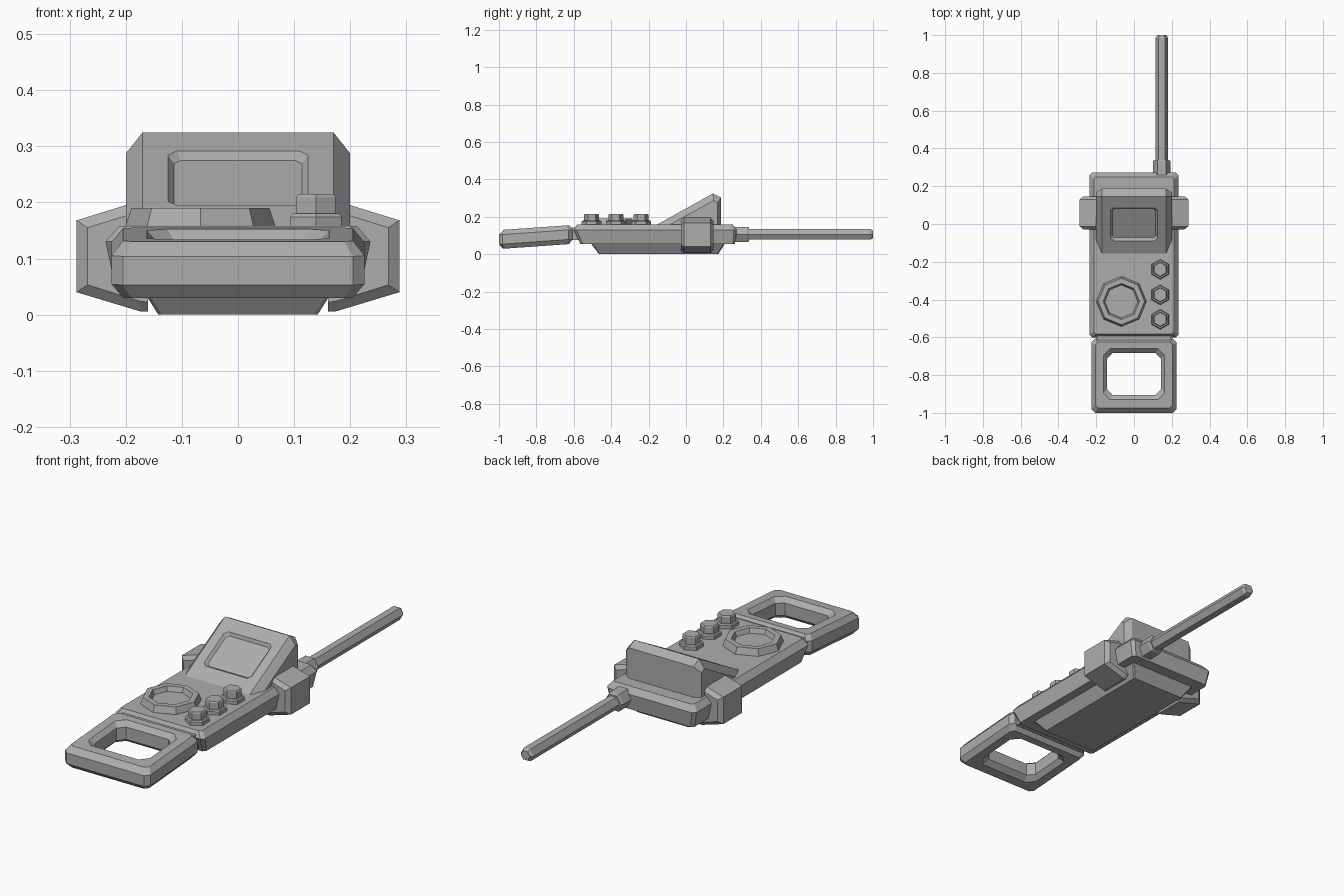
import bpy, bmesh, math
from mathutils import Vector, Matrix

default = bpy.data.objects.get("Cube")
if default:
    bpy.data.objects.remove(default, do_unlink=True)

grey = bpy.data.materials.new("casing_grey")
grey.use_nodes = True
grey.diffuse_color = (0.42, 0.42, 0.42, 1)
grey.node_tree.nodes["Principled BSDF"].inputs["Base Color"].default_value = (0.42, 0.42, 0.42, 1)


def loft(name, rings, closed=False):
    """Skin equal-sized rings of points; cap the ends, or join last to first."""
    bm = bmesh.new()
    loops = [[bm.verts.new(p) for p in ring] for ring in rings]
    n = len(loops[0])
    pairs = list(zip(loops, loops[1:]))
    if closed:
        pairs.append((loops[-1], loops[0]))
    else:
        bm.faces.new(loops[0])
        bm.faces.new(loops[-1])
    for a, b in pairs:
        for i in range(n):
            j = (i + 1) % n
            bm.faces.new((a[i], a[j], b[j], b[i]))
    bmesh.ops.recalc_face_normals(bm, faces=bm.faces)
    mesh = bpy.data.meshes.new(name)
    bm.to_mesh(mesh)
    bm.free()
    mesh.materials.append(grey)
    obj = bpy.data.objects.new(name, mesh)
    bpy.context.collection.objects.link(obj)
    return obj


def rect(x, y0, y1, z, c):
    """Rectangle with clipped corners, x half width, in a level plane."""
    return [(x - c, y0, z), (x, y0 + c, z), (x, y1 - c, z), (x - c, y1, z),
            (c - x, y1, z), (-x, y1 - c, z), (-x, y0 + c, z), (c - x, y0, z)]


def turned(name, centre, profile, sides, phase=0.0, along_y=False):
    """Faceted solid from (radius, height) pairs, upright or lying along y."""
    rings = []
    for r, h in profile:
        ring = []
        for i in range(sides):
            a = phase + math.tau * i / sides
            u, v = r * math.cos(a), r * math.sin(a)
            offset = (u, h, v) if along_y else (u, v, h)
            ring.append(Vector(centre) + Vector(offset))
        rings.append(ring)
    return loft(name, rings)


# Main casing and the tapered tray beneath it
loft("casing", [rect(0.22, -0.565, 0.262, 0.055, 0.012),
                rect(0.236, -0.6, 0.272, 0.13, 0.015),
                rect(0.212, -0.583, 0.25, 0.158, 0.012)])
loft("bottom_tray", [rect(0.142, -0.465, 0.172, 0.0, 0.006),
                     rect(0.18, -0.51, 0.21, 0.06, 0.006)])

# Screen housing: solid wedge with chamfered sides
inner = [(-0.17, 0.15), (0.145, 0.325), (0.187, 0.303), (0.187, 0.15)]
outer = [(-0.1, 0.15), (0.147, 0.287), (0.168, 0.275), (0.168, 0.15)]
housing = loft("screen_housing", [[(x, y, z) for y, z in prof] for x, prof in
                                  ((-0.2, outer), (-0.17, inner), (0.17, inner), (0.2, outer))])

# Recessed screen, cut square to the sloping face
slope = math.atan2(0.175, 0.315)
cutter = loft("screen_cutter", [rect(0.114, -0.088, 0.088, -0.013, 0.012),
                                rect(0.125, -0.1, 0.1, 0.0, 0.016),
                                rect(0.125, -0.1, 0.1, 0.03, 0.016)])
place = Matrix.Translation((0, -0.002, 0.15 + 0.168 * math.tan(slope)))
cutter.data.transform(place @ Matrix.Rotation(slope, 4, "X"))
cutter.hide_render = True
cut = housing.modifiers.new("screen_recess", "BOOLEAN")
cut.object = cutter
cut.solver = "EXACT"
bpy.context.view_layer.objects.active = housing
housing.select_set(True)
bpy.ops.object.modifier_apply(modifier=cut.name)
bpy.data.objects.remove(cutter, do_unlink=True)

# Side clamps with bevelled ends
full = [(0.16, 0.006), (0.175, 0.006), (0.288, 0.04), (0.288, 0.168), (0.2, 0.195), (0.16, 0.2)]
small = [(0.16, 0.022), (0.175, 0.024), (0.268, 0.053), (0.268, 0.155), (0.2, 0.176), (0.16, 0.18)]
for side, label in ((1, "left"), (-1, "right")):
    loft(label + "_clamp", [[(side * x, y, z) for x, z in prof] for y, prof in
                            ((-0.028, small), (-0.012, full), (0.13, full), (0.146, small))])

# Octagonal dial with sunken centre
turned("dial", (-0.067, -0.41, 0),
       [(0.133, 0.15), (0.133, 0.16), (0.123, 0.19), (0.096, 0.19), (0.087, 0.168)], 8)

# Row of hexagonal knobs
for i, y in enumerate((-0.505, -0.375, -0.24)):
    turned("knob_%d" % (i + 1), (0.139, y, 0),
           [(0.053, 0.15), (0.053, 0.174), (0.048, 0.18), (0.04, 0.18),
            (0.04, 0.21), (0.036, 0.215)], 6, math.pi / 2)

# Antenna and its socket
turned("antenna_socket", (0.147, 0, 0.106),
       [(0.047, 0.25), (0.047, 0.33), (0.041, 0.338)], 6, along_y=True)
turned("antenna_rod", (0.147, 0, 0.106),
       [(0.033, 0.32), (0.033, 0.985), (0.024, 1.0)], 6, along_y=True)

# Tilted carrying loop, closed bevelled section
loop = loft("carry_loop", [rect(0.205, -0.978, -0.625, 0.055, 0.016),
                           rect(0.225, -1.0, -0.607, 0.08, 0.02),
                           rect(0.225, -1.0, -0.607, 0.131, 0.02),
                           rect(0.205, -0.975, -0.625, 0.156, 0.016),
                           rect(0.162, -0.93, -0.66, 0.156, 0.035),
                           rect(0.142, -0.905, -0.682, 0.135, 0.03),
                           rect(0.142, -0.905, -0.682, 0.076, 0.03),
                           rect(0.162, -0.93, -0.66, 0.055, 0.035)], closed=True)
for v in loop.data.vertices:
    v.co.z += 0.07 * (v.co.y + 0.61)

# Hinge joining loop to casing
loft("loop_hinge", [rect(0.195, -0.63, -0.56, z, 0.01) for z in (0.075, 0.142)])
